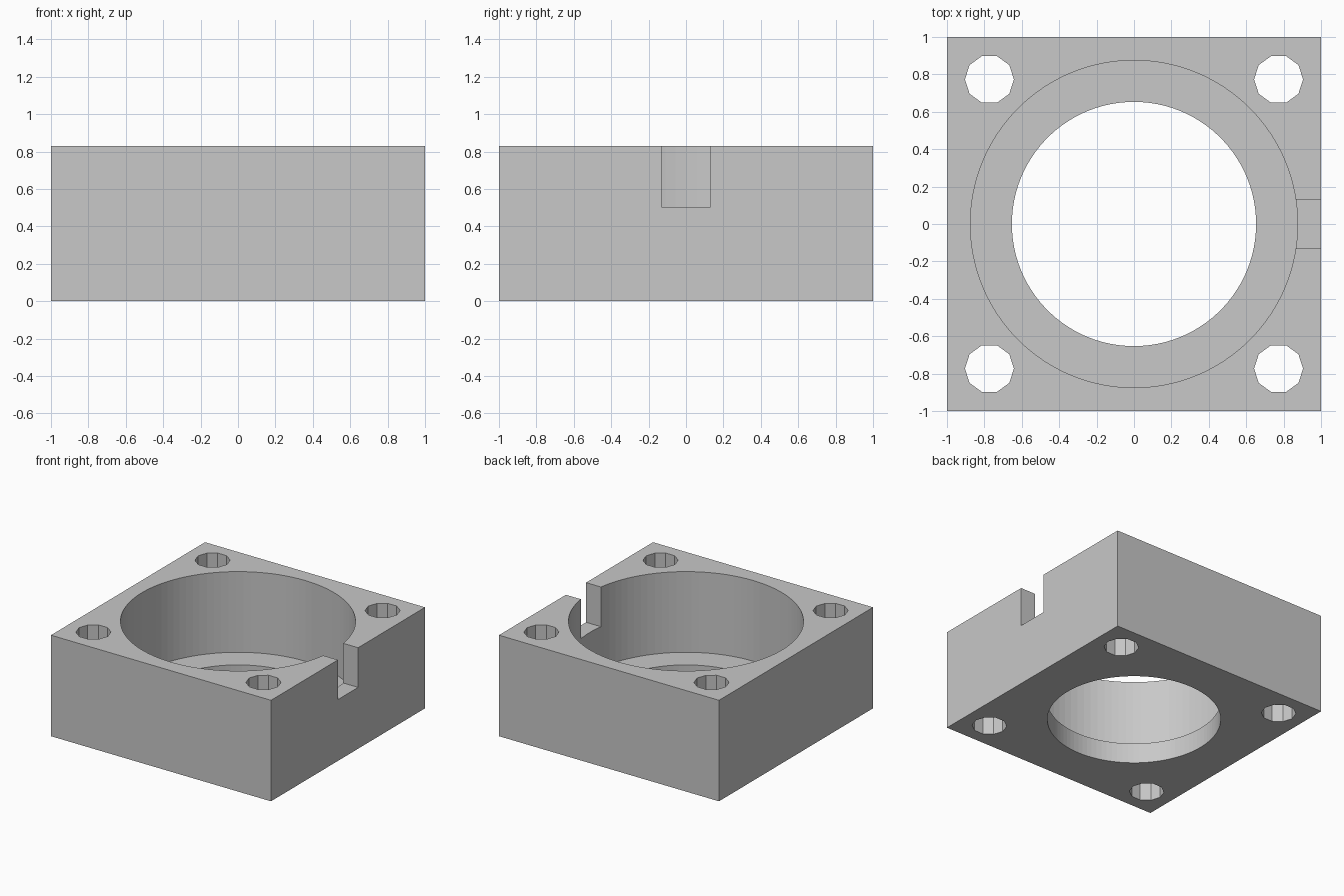
import bpy

if "Cube" in bpy.data.objects:
    bpy.data.objects.remove(bpy.data.objects["Cube"])

HEIGHT = 0.83      # block height
FLOOR = 0.167      # height of the bore's seat
SLOT_FLOOR = 0.504 # height of the side slot's floor

grey = bpy.data.materials.new("plain grey")
grey.diffuse_color = (0.58, 0.58, 0.58, 1)
grey.use_nodes = True
grey.node_tree.nodes["Principled BSDF"].inputs["Base Color"].default_value = grey.diffuse_color


def box(name, lo, hi):
    centre = [(a + b) / 2 for a, b in zip(lo, hi)]
    bpy.ops.mesh.primitive_cube_add(size=1, location=centre)
    ob = bpy.context.object
    ob.name = name
    ob.scale = [b - a for a, b in zip(lo, hi)]
    bpy.ops.object.transform_apply(location=True, rotation=False, scale=True)
    ob.data.materials.append(grey)
    return ob


def cylinder(name, x, y, radius, z0, z1, sides):
    # Quarter turn puts a corner on the x axis
    bpy.ops.mesh.primitive_cylinder_add(
        vertices=sides, radius=radius, depth=z1 - z0,
        location=(x, y, (z0 + z1) / 2), rotation=(0, 0, 1.57079633))
    ob = bpy.context.object
    ob.name = name
    bpy.ops.object.transform_apply(location=True, rotation=True, scale=True)
    ob.data.materials.append(grey)
    return ob


# Square housing block
block = box("housing_block", (-1, -1, 0), (1, 1, HEIGHT))

# Stepped centre bore, side slot and four corner bolt holes
cutters = [
    cylinder("upper_bore_cutter", 0, 0, 0.875, FLOOR, 1.1, 100),
    cylinder("lower_bore_cutter", 0, 0, 0.653, -0.2, 0.5, 100),
    box("side_slot_cutter", (0.5, -0.131, SLOT_FLOOR), (1.2, 0.131, 1.2)),
]
for sx in (-1, 1):
    for sy in (-1, 1):
        cutters.append(cylinder("bolt_hole_cutter", sx * 0.773, sy * 0.773,
                                0.131, -0.2, 1.1, 10))

# Cut each one out of the block, then discard the cutter
bpy.ops.object.select_all(action='DESELECT')
bpy.context.view_layer.objects.active = block
block.select_set(True)
for cutter in cutters:
    cutter.hide_render = True
    mod = block.modifiers.new("cut", 'BOOLEAN')
    mod.operation = 'DIFFERENCE'
    mod.solver = 'EXACT'
    mod.object = cutter
    bpy.ops.object.modifier_apply(modifier=mod.name)
    bpy.data.objects.remove(cutter, do_unlink=True)
